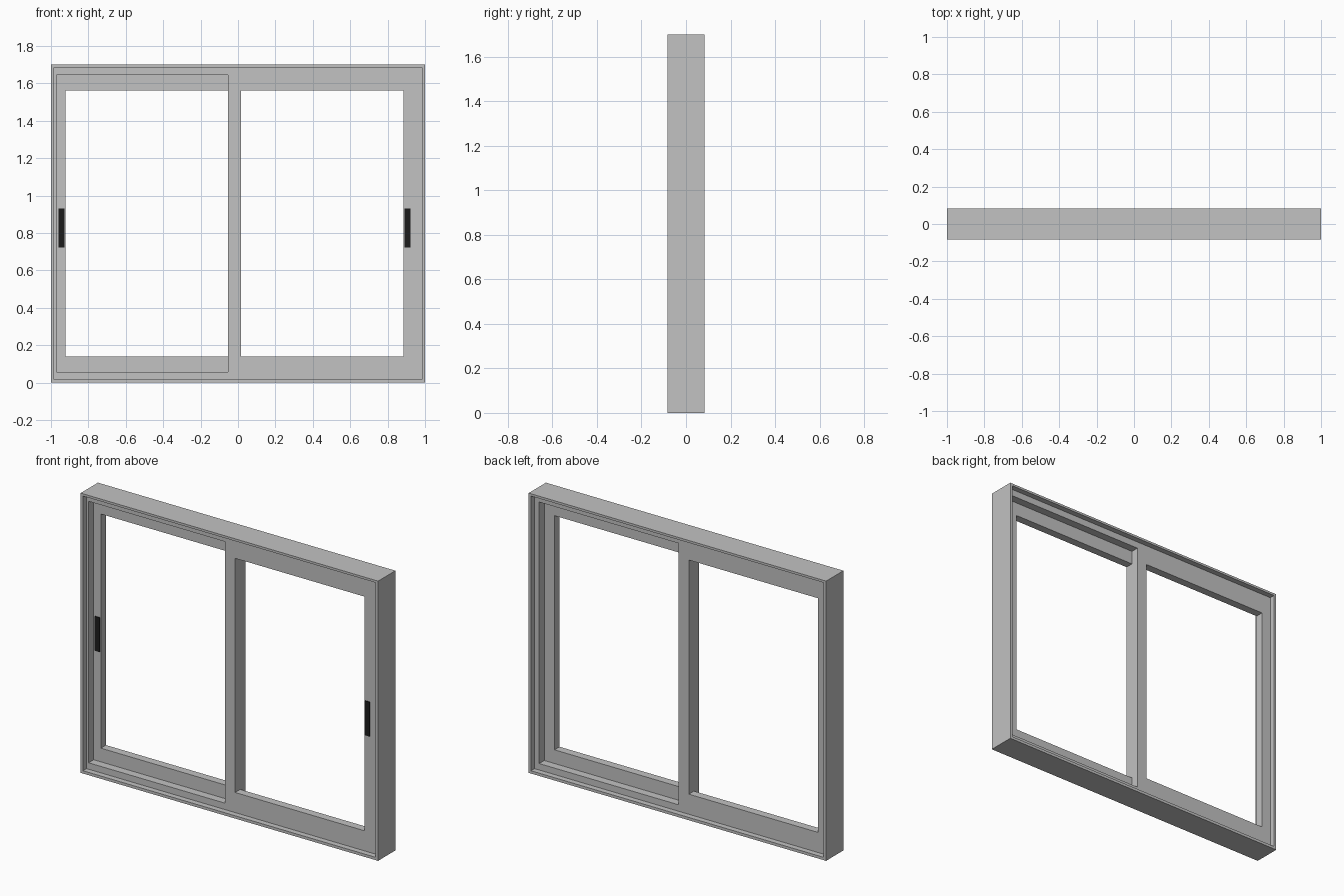
import bpy, bmesh

if "Cube" in bpy.data.objects:
    bpy.data.objects.remove(bpy.data.objects["Cube"])


def material(name, c):
    m = bpy.data.materials.new(name)
    m.diffuse_color = (c, c, c, 1)
    m.use_nodes = True
    m.node_tree.nodes["Principled BSDF"].inputs["Base Color"].default_value = m.diffuse_color
    return m


GREY = material("light_grey", 0.54)
BLACK = material("near_black", 0.012)


def finish(name, bm, mat):
    bmesh.ops.recalc_face_normals(bm, faces=bm.faces)
    me = bpy.data.meshes.new(name)
    bm.to_mesh(me)
    bm.free()
    me.materials.append(mat)
    ob = bpy.data.objects.new(name, me)
    bpy.context.collection.objects.link(ob)
    return ob


def ring(name, outer, inner, y0, y1):
    """Rectangular frame; outer/inner are (x0, x1, z0, z1)."""
    bm = bmesh.new()

    def loop(r, y):
        x0, x1, z0, z1 = r
        return [bm.verts.new((x, y, z)) for x, z in ((x0, z0), (x1, z0), (x1, z1), (x0, z1))]

    loops = [loop(outer, y0), loop(inner, y0), loop(inner, y1), loop(outer, y1)]
    for k in range(4):
        a, b = loops[k], loops[(k + 1) % 4]
        for i in range(4):
            j = (i + 1) % 4
            bm.faces.new((a[i], a[j], b[j], b[i]))
    return finish(name, bm, GREY)


def box(name, x0, x1, y0, y1, z0, z1, mat):
    bm = bmesh.new()
    bmesh.ops.create_cube(bm, size=1)
    for v in bm.verts:
        v.co = (x1 if v.co.x > 0 else x0, y1 if v.co.y > 0 else y0, z1 if v.co.z > 0 else z0)
    return finish(name, bm, mat)


Z0, Z1 = 0.056, 1.645       # sash height
G0, G1 = 0.139, 1.562       # glass opening height
D = 0.049                   # half depth of inner frame and sash pair
LIP = (-0.984, 0.984, 0.017, 1.686)

# Outer frame with a stepped inner frame
ring("outer_frame", (-1, 1, 0, 1.7), LIP, -0.083, 0.083)
ring("inner_frame", LIP, (-0.97, 0.953, Z0, Z1), -D, D)

# Two sliding sashes, right one in front
ring("right_sash", (-0.053, 0.953, Z0, Z1), (0.015, 0.884, G0, G1), -D, 0)
ring("left_sash", (-0.97, 0.015, Z0, Z1), (-0.922, -0.053, G0, G1), 0, D)

# Flat pull handles on the front faces
box("right_handle", 0.890, 0.922, -D - 0.005, -D, 0.723, 0.932, BLACK)
box("left_handle", -0.960, -0.928, -0.005, 0, 0.723, 0.932, BLACK)
